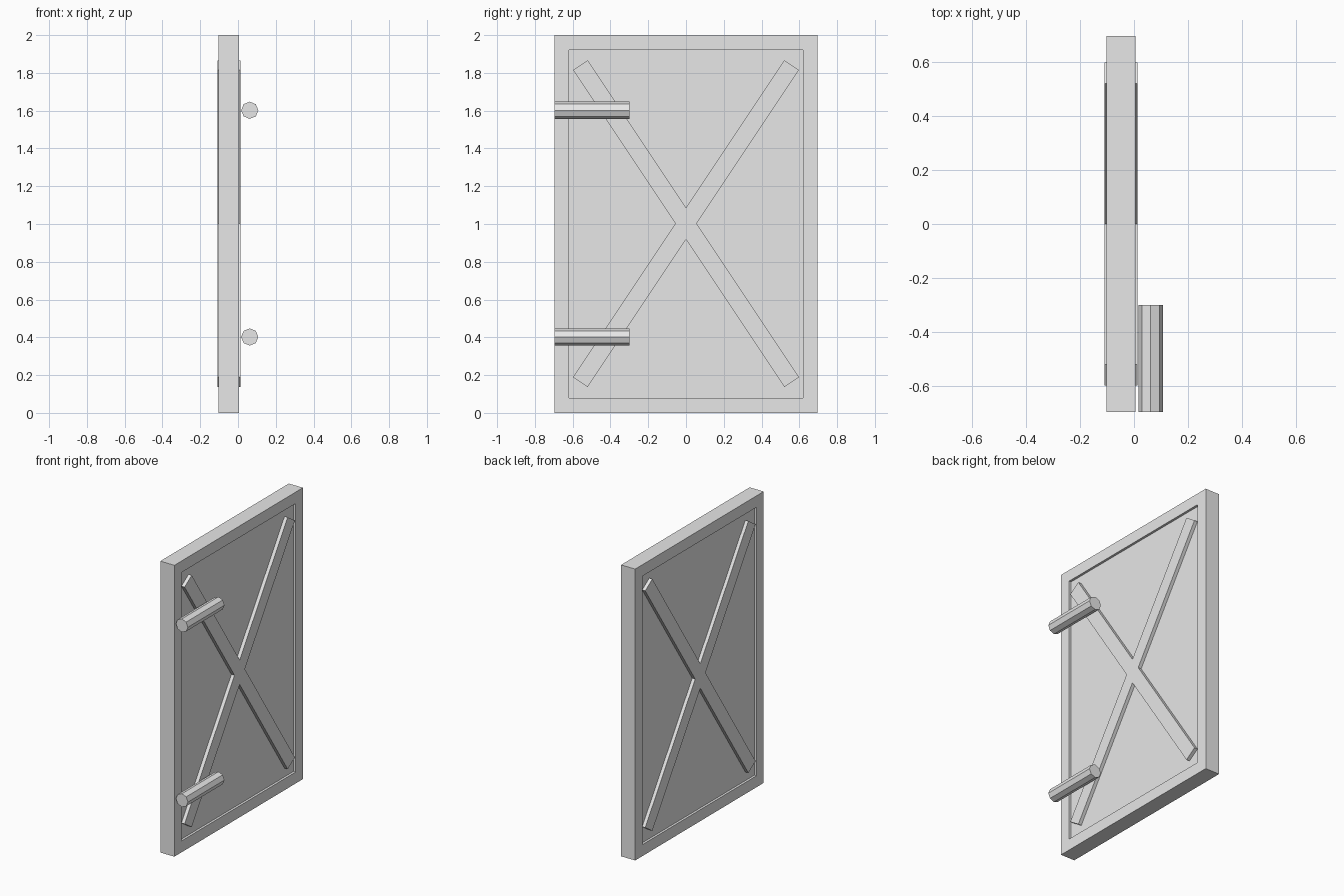
import bpy, bmesh, math
from mathutils import Matrix, Vector

if "Cube" in bpy.data.objects:
    bpy.data.objects.remove(bpy.data.objects["Cube"])

grey = bpy.data.materials.new("plain grey")
grey.diffuse_color = (0.8, 0.8, 0.8, 1)
grey.use_nodes = True
grey.node_tree.nodes["Principled BSDF"].inputs["Base Color"].default_value = grey.diffuse_color


def finish(name, bm):
    bmesh.ops.recalc_face_normals(bm, faces=bm.faces)
    mesh = bpy.data.meshes.new(name)
    bm.to_mesh(mesh)
    bm.free()
    mesh.materials.append(grey)
    obj = bpy.data.objects.new(name, mesh)
    bpy.context.collection.objects.link(obj)
    return obj


# Door slab: a box with a shallow recessed panel on both broad faces
X0, X1 = -0.102, 0.005
bm = bmesh.new()
bmesh.ops.create_cube(bm, size=1, matrix=Matrix.Translation(((X0 + X1) / 2, 0, 1))
                      @ Matrix.Diagonal((X1 - X0, 1.394, 2, 1)))
broad = [f for f in bm.faces if abs(f.normal.x) > 0.9]
bmesh.ops.inset_individual(bm, faces=broad, thickness=0.111, depth=0)
for f in broad:
    walls = bmesh.ops.extrude_discrete_faces(bm, faces=[f])["faces"]
    for v in walls[0].verts:
        v.co.x -= math.copysign(0.016, v.co.x - (X0 + X1) / 2)
finish("door_slab", bm)

# Cross brace: one X outline, extruded right through the slab
B0, B1 = -0.109, 0.013
ANGLE, HALF_LEN, HALF_W = math.radians(56.3), 1.008, 0.0465
along = Vector((math.cos(ANGLE), math.sin(ANGLE)))
side = Vector((-along.y, along.x))
tip_low = along * HALF_LEN - side * HALF_W
tip_high = along * HALF_LEN + side * HALF_W
quarter = [Vector((HALF_W / math.sin(ANGLE), 0)), tip_low, tip_high,
           Vector((0, HALF_W / math.cos(ANGLE)))]
mirror_y = [Vector((-p.x, p.y)) for p in reversed(quarter[:3])]
upper = quarter + mirror_y
outline = upper + [Vector((p.x, -p.y)) for p in reversed(upper[1:-1])]
bm = bmesh.new()
face = bm.faces.new([bm.verts.new((B0, p.x, p.y + 1.002)) for p in outline])
ext = bmesh.ops.extrude_face_region(bm, geom=[face], use_keep_orig=True)
bmesh.ops.translate(bm, vec=(B1 - B0, 0, 0),
                    verts=[g for g in ext["geom"] if isinstance(g, bmesh.types.BMVert)])
finish("cross_brace", bm)

# Hinge pins: two eight-sided rods lying along y
for name, z in (("lower_hinge_pin", 0.402), ("upper_hinge_pin", 1.602)):
    bm = bmesh.new()
    bmesh.ops.create_cone(bm, cap_ends=True, segments=8, radius1=0.0455, radius2=0.0455, depth=0.397,
                          matrix=Matrix.Translation((0.062, -0.4985, z))
                          @ Matrix.Rotation(math.pi / 2, 4, "X"))
    finish(name, bm)
